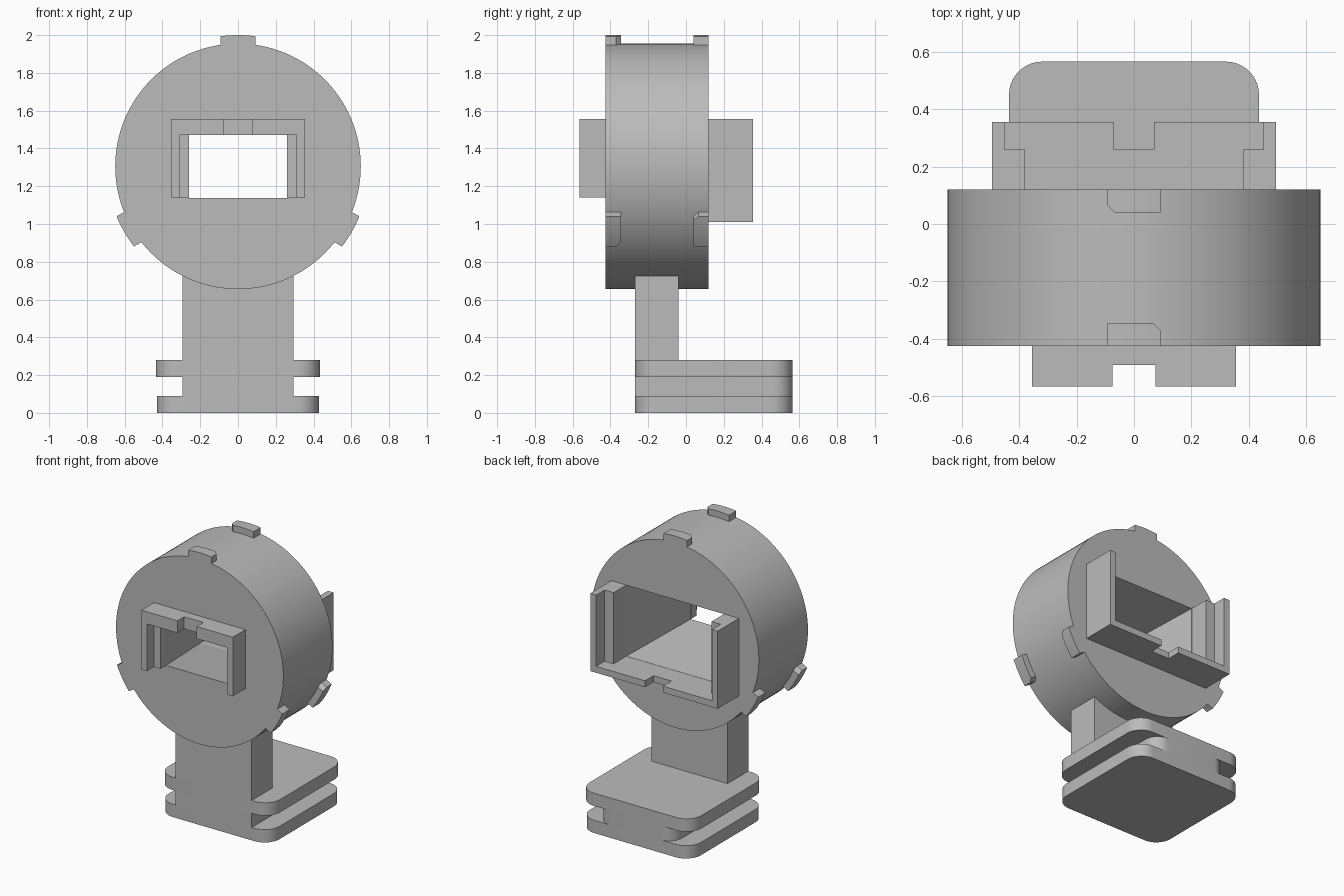
import bpy, bmesh, math
from mathutils import Vector, Matrix

cube = bpy.data.objects.get("Cube")
if cube:
    bpy.data.objects.remove(cube)

grey = bpy.data.materials.new("plain grey")
grey.use_nodes = True
COLOUR = (0.5, 0.5, 0.5, 1)
grey.diffuse_color = COLOUR
grey.node_tree.nodes["Principled BSDF"].inputs["Base Color"].default_value = COLOUR

HUB_Z, HUB_R, TAB_R = 1.305, 0.65, 0.695
FRONT, BACK = -0.425, 0.12


def finish(name, bm, smooth=False):
    bmesh.ops.recalc_face_normals(bm, faces=bm.faces)
    mesh = bpy.data.meshes.new(name)
    bm.to_mesh(mesh)
    bm.free()
    mesh.materials.append(grey)
    obj = bpy.data.objects.new(name, mesh)
    bpy.context.collection.objects.link(obj)
    if smooth:
        smooth_by_angle(obj)
    return obj


def smooth_by_angle(obj):
    bpy.ops.object.select_all(action='DESELECT')
    obj.select_set(True)
    bpy.context.view_layer.objects.active = obj
    bpy.ops.object.shade_smooth_by_angle(angle=math.radians(30))


def extrude(points, axis, start, end):
    """Closed profile extruded along y (profile in x, z) or z (profile in x, y)."""
    bm = bmesh.new()
    place = (lambda a, b: (a, start, b)) if axis == 'y' else (lambda a, b: (a, b, start))
    face = bm.faces.new([bm.verts.new(place(a, b)) for a, b in points])
    moved = bmesh.ops.extrude_face_region(bm, geom=[face])["geom"]
    step = Vector((0, end - start, 0)) if axis == 'y' else Vector((0, 0, end - start))
    bmesh.ops.translate(bm, vec=step, verts=[g for g in moved if isinstance(g, bmesh.types.BMVert)])
    return bm


def arc(cx, cy, r, a0, a1, n):
    return [(cx + r * math.cos(math.radians(a0 + (a1 - a0) * i / n)),
             cy + r * math.sin(math.radians(a0 + (a1 - a0) * i / n))) for i in range(n + 1)]


def rounded(half, y0, y1, r):
    return (arc(half - r, y1 - r, r, 0, 90, 10) + arc(r - half, y1 - r, r, 90, 180, 10)
            + arc(r - half, y0 + r, r, 180, 270, 10) + arc(half - r, y0 + r, r, 270, 360, 10))


def rect(x0, x1, z0, z1):
    return [(x0, z0), (x1, z0), (x1, z1), (x0, z1)]


# Foot: two rounded plates with a narrower core between them
finish("lower_plate", extrude(rounded(0.43, -0.27, 0.565, 0.115), 'z', 0, 0.09), True)
finish("upper_plate", extrude(rounded(0.435, -0.27, 0.565, 0.115), 'z', 0.19, 0.28), True)
core = ([(-0.295, -0.27), (0.295, -0.27)] + arc(0.195, 0.465, 0.1, 0, 90, 10)
        + arc(-0.195, 0.465, 0.1, 90, 180, 10))
finish("plate_core", extrude(core, 'z', 0.09, 0.19), True)

# Stem
finish("stem", extrude(rect(-0.295, 0.295, -0.27, -0.04), 'z', 0, 0.73))

# Hub with a tapered rectangular opening
hub = finish("hub", extrude(arc(0, HUB_Z, HUB_R, 0, 360, 128)[:-1], 'y', FRONT, BACK))
funnel = bmesh.new()
rings = []
over = 0.02
for y, t in ((FRONT - over, -over), (BACK + over, 1 + over)):
    half, drop = 0.26 + 0.12 * t, 0.085 * t
    rings.append([funnel.verts.new((x, y, z)) for x, z in rect(-half, half, 1.14 - drop, 1.47 + drop)])
for ring in rings:
    funnel.faces.new(ring)
for i in range(4):
    j = (i + 1) % 4
    funnel.faces.new((rings[0][i], rings[0][j], rings[1][j], rings[1][i]))
cutter = finish("opening_cutter", funnel)
cut = hub.modifiers.new("opening", 'BOOLEAN')
cut.operation, cut.solver, cut.object = 'DIFFERENCE', 'EXACT', cutter
bpy.context.view_layer.objects.active = hub
bpy.ops.object.modifier_apply(modifier=cut.name)
bpy.data.objects.remove(cutter)
smooth_by_angle(hub)


# Three-sided brackets: a deep layer, then a stepped lip split by a notch
def bracket(name, outer, inner, lip, notch, edge, web, far, ys):
    """edge: closed side height, web: its inner height, far: open side height."""
    u = [(-outer, far), (-outer, edge), (outer, edge), (outer, far),
         (inner, far), (inner, web), (-inner, web), (-inner, far)]
    finish(name + "_base", extrude(u, 'y', ys[0], ys[1]))
    for side, s in (("left", 1), ("right", -1)):
        ell = [(s * notch, edge), (s * outer, edge), (s * outer, far),
               (s * lip, far), (s * lip, web), (s * notch, web)]
        finish(f"{name}_{side}_lip", extrude(ell, 'y', ys[1], ys[2]))


bracket("back_bracket", 0.495, 0.38, 0.45, 0.07, 1.01, 1.055, 1.555, (BACK, 0.26, 0.355))
bracket("front_bracket", 0.355, 0.26, 0.31, 0.075, 1.555, 1.47, 1.14, (FRONT, -0.49, -0.565))

# Tabs around both rims, each with one chamfered inner corner
half_angle = math.degrees(math.asin(0.092 / TAB_R))
tab = [(0.092, 0.62)] + arc(0, 0, TAB_R, 90 - half_angle, 90 + half_angle, 8) + [(-0.092, 0.62)]
for rim, y0, y1, s in (("front", FRONT, -0.345, 1), ("back", BACK, 0.04, -1)):
    for i in range(3):
        bm = extrude(tab, 'y', y0, y1)
        cut_edges = bmesh.ops.bisect_plane(
            bm, geom=bm.verts[:] + bm.edges[:] + bm.faces[:], clear_outer=True,
            plane_co=(s * 0.067, y1, 0), plane_no=(s, s, 0))["geom_cut"]
        bmesh.ops.holes_fill(bm, edges=[e for e in cut_edges if isinstance(e, bmesh.types.BMEdge)])
        turn = Matrix.Translation((0, 0, HUB_Z)) @ Matrix.Rotation(math.radians(120 * i), 4, 'Y')
        bmesh.ops.transform(bm, matrix=turn, verts=bm.verts)
        finish(f"{rim}_tab_{i + 1}", bm, True)
